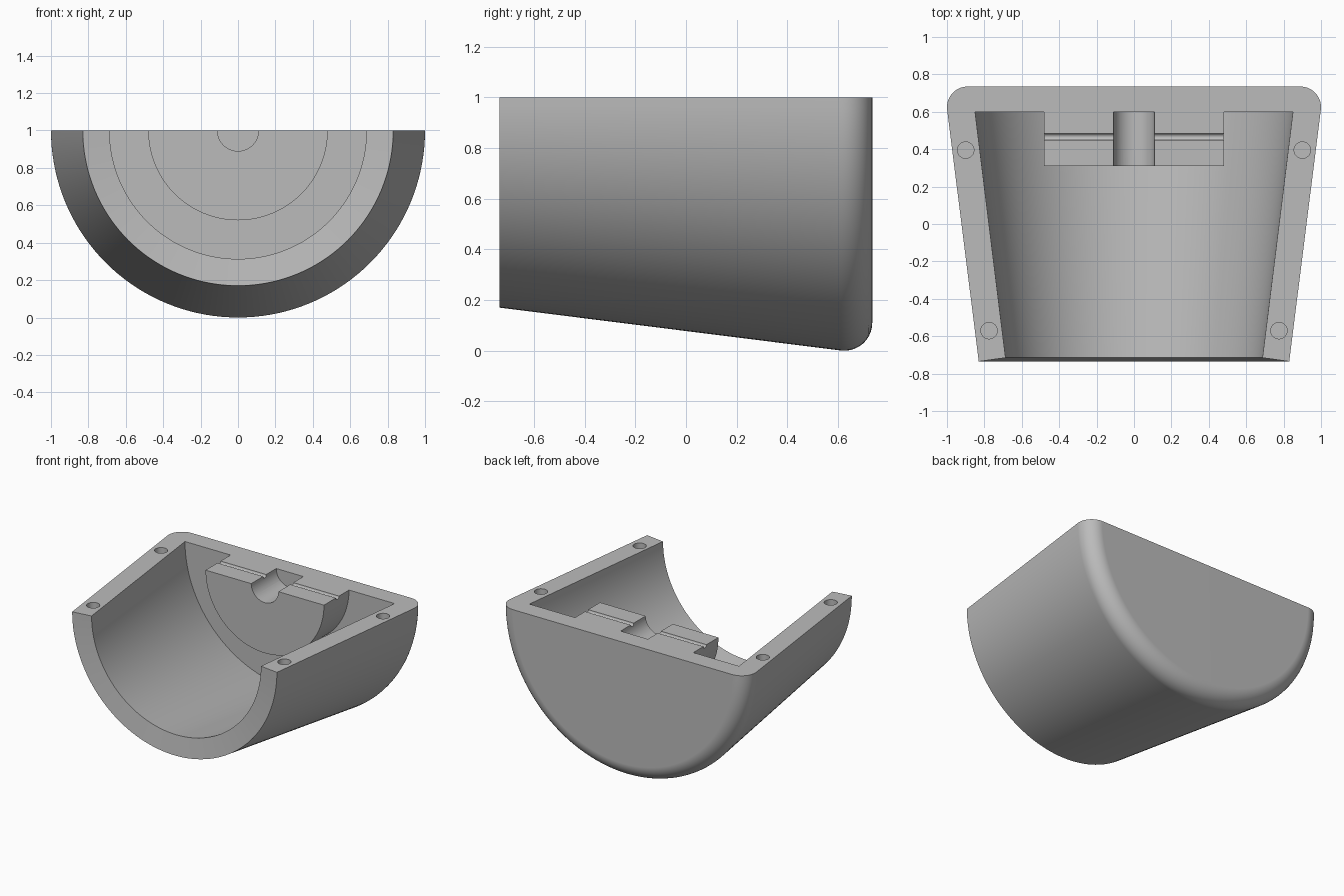
import bpy, bmesh
from math import pi, sin, cos, radians
from mathutils import Matrix

if "Cube" in bpy.data.objects:
    bpy.data.objects.remove(bpy.data.objects["Cube"])

grey = bpy.data.materials.new("plain grey")
grey.use_nodes = True
colour = (0.5, 0.5, 0.5, 1)
grey.diffuse_color = colour
grey.node_tree.nodes["Principled BSDF"].inputs["Base Color"].default_value = colour


def make_object(name, bm):
    mesh = bpy.data.meshes.new(name)
    bm.to_mesh(mesh)
    bm.free()
    mesh.materials.append(grey)
    obj = bpy.data.objects.new(name, mesh)
    bpy.context.collection.objects.link(obj)
    return obj


def cut_cylinder(target, radius, depth, location, axis="Z", segments=48):
    """Subtract a cylinder lying along the given axis."""
    turn = {"X": Matrix.Rotation(pi / 2, 4, "Y"),
            "Y": Matrix.Rotation(pi / 2, 4, "X"),
            "Z": Matrix()}[axis]
    bm = bmesh.new()
    bmesh.ops.create_cone(bm, cap_ends=True, segments=segments, radius1=radius,
                          radius2=radius, depth=depth,
                          matrix=Matrix.Translation(location) @ turn)
    cutter = make_object("cutter", bm)
    cutter.hide_render = True
    mod = target.modifiers.new("cut", "BOOLEAN")
    mod.operation = "DIFFERENCE"
    mod.solver = "EXACT"
    mod.object = cutter
    bpy.context.view_layer.objects.active = target
    bpy.ops.object.modifier_apply(modifier=mod.name)
    bpy.data.objects.remove(cutter)


# Half shell: closed wall profile (radius, y) spun half a turn below the rim
fillet = 0.11
arc = [(0.89 + fillet * sin(a), 0.625 + fillet * cos(a))
       for a in (radians(97 * i / 10) for i in range(11))]
profile = [(0, 0.735)] + arc + [
    (0.83, -0.735), (0.687, -0.715),     # slanted front lip
    (0.85, 0.6), (0.48, 0.6),            # tapered bore and its floor
    (0.48, 0.31), (0, 0.31)]             # central boss
bm = bmesh.new()
start = bm.faces.new([bm.verts.new((r, y, 0)) for r, y in profile])
bmesh.ops.spin(bm, geom=[start] + start.edges[:] + start.verts[:],
               cent=(0, 0, 0), axis=(0, 1, 0), angle=pi, steps=72)
bmesh.ops.remove_doubles(bm, verts=bm.verts, dist=0.0005)
if not any(len(f.verts) > 4 and f.calc_center_median().x > 0 for f in bm.faces):
    rim = [v for v in bm.verts if abs(v.co.z) < 1e-4 and v.co.x > -1e-4]
    bmesh.ops.contextual_create(bm, geom=[e for e in bm.edges
                                if e.is_boundary and all(v in rim for v in e.verts)])
bmesh.ops.translate(bm, verts=bm.verts, vec=(0, 0, 1))
bmesh.ops.recalc_face_normals(bm, faces=bm.faces)
shell = make_object("half_shell", bm)

# Shaft channel and cross groove in the boss
cut_cylinder(shell, 0.11, 0.4, (0, 0.4, 1), "Y", 64)
cut_cylinder(shell, 0.018, 1.2, (0, 0.466, 1), "X", 24)

# Dowel holes in the flat rim
for side in (-1, 1):
    for x, y in ((0.9, 0.395), (0.775, -0.57)):
        cut_cylinder(shell, 0.044, 0.2, (side * x, y, 1))

# Smooth curved walls with crisp edges
bpy.ops.object.select_all(action="DESELECT")
shell.select_set(True)
bpy.context.view_layer.objects.active = shell
bpy.ops.object.shade_smooth_by_angle(angle=radians(30))
weighted = shell.modifiers.new("weighted normals", "WEIGHTED_NORMAL")
weighted.keep_sharp = True
